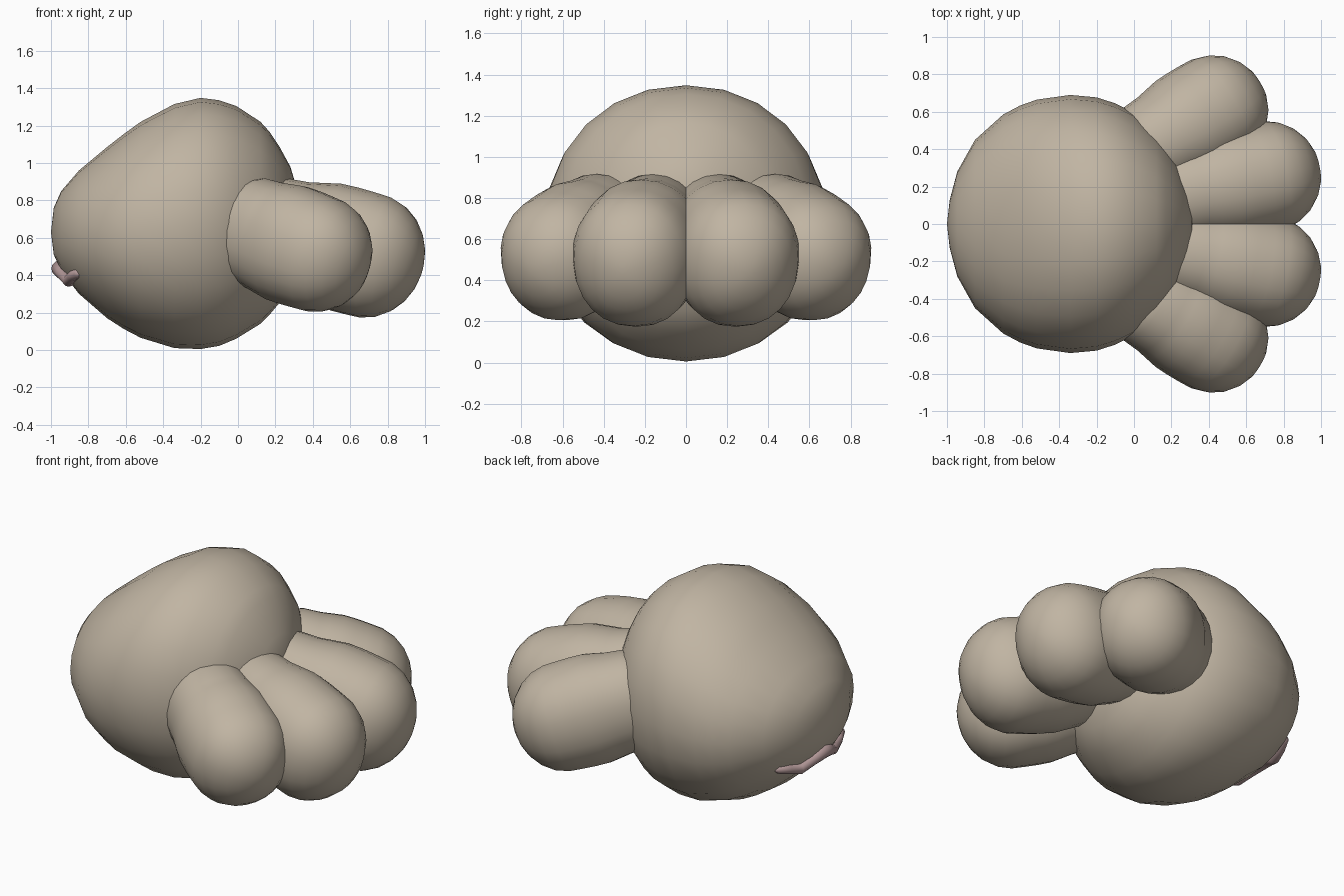
import bpy, bmesh, math
from mathutils import Vector

if "Cube" in bpy.data.objects:
    bpy.data.objects.remove(bpy.data.objects["Cube"])


def material(name, rgb):
    m = bpy.data.materials.new(name)
    m.diffuse_color = (*rgb, 1)
    m.use_nodes = True
    m.node_tree.nodes["Principled BSDF"].inputs["Base Color"].default_value = m.diffuse_color
    return m


FUR = material("warm tan", (0.53, 0.46, 0.365))
PINK = material("dusty pink", (0.47, 0.33, 0.33))
SIDES = 24


def loft(name, start, rings, end, mat):
    """Skin a list of point rings, closed by a pole at each end."""
    bm = bmesh.new()
    a, b = bm.verts.new(start), bm.verts.new(end)
    vs = [[bm.verts.new(p) for p in r] for r in rings]
    n = len(vs[0])
    for i in range(n):
        j = (i + 1) % n
        bm.faces.new((a, vs[0][j], vs[0][i]))
        bm.faces.new((b, vs[-1][i], vs[-1][j]))
        for r, s in zip(vs, vs[1:]):
            bm.faces.new((r[i], r[j], s[j], s[i]))
    bmesh.ops.recalc_face_normals(bm, faces=bm.faces)
    for f in bm.faces:
        f.smooth = True
    me = bpy.data.meshes.new(name)
    bm.to_mesh(me)
    bm.free()
    me.materials.append(mat)
    ob = bpy.data.objects.new(name, me)
    bpy.context.collection.objects.link(ob)
    return ob


def section(e):
    """Unit superellipse; e = 1 is a circle, smaller is squarer."""
    pts = []
    for i in range(SIDES):
        a = 2 * math.pi * i / SIDES
        c, s = math.cos(a), math.sin(a)
        pts.append((math.copysign(abs(c) ** e, c), math.copysign(abs(s) ** e, s)))
    return pts


# Palm: slices along x as (x, half width, top, bottom)
slices = [(-0.985, 0.13, 0.76, 0.51), (-0.945, 0.28, 0.85, 0.42), (-0.85, 0.45, 0.96, 0.30),
          (-0.70, 0.585, 1.085, 0.17), (-0.61, 0.633, 1.155, 0.112), (-0.52, 0.665, 1.22, 0.065),
          (-0.34, 0.69, 1.315, 0.01), (-0.20, 0.677, 1.348, 0.005), (-0.10, 0.645, 1.335, 0.022),
          (-0.01, 0.60, 1.305, 0.06), (0.12, 0.49, 1.22, 0.14), (0.17, 0.43, 1.165, 0.19),
          (0.22, 0.36, 1.09, 0.25), (0.28, 0.23, 0.98, 0.40), (0.31, 0.12, 0.88, 0.58)]
loft("palm", (-1.0, 0, 0.63),
     [[(x, w * c, (t + b) / 2 + (t - b) / 2 * s) for c, s in section(0.96)]
      for x, w, t, b in slices], (0.318, 0, 0.74), FUR)


# Toes: tapered capsules from a base sphere to a larger tip sphere
def toe(name, base, rb, vb, tip, rt, vt):
    base, tip = Vector(base), Vector(tip)
    d = (tip - base).normalized()
    side = Vector((0, 0, 1)).cross(d).normalized()
    up = d.cross(side)

    def ring(c, r, v, phi):
        o = c + d * r * math.sin(phi)
        q = r * math.cos(phi)
        return [o + side * q * a + up * q * v * b for a, b in section(0.93)]
    rings = [ring(base, rb, vb, math.radians(p)) for p in (-70, -48, -28, -10)]
    for t in (0.15, 0.3, 0.5, 0.7, 0.9):
        k = min(1, t * 1.6)
        k = k * k * (3 - 2 * k)
        rings.append(ring(base.lerp(tip, t), rb + (rt - rb) * k, vb + (vt - vb) * t, 0))
    rings += [ring(tip, rt, vt, math.radians(p)) for p in (8, 24, 40, 55, 68, 80)]
    loft(name, base - d * rb, rings, tip + d * rt, FUR)


for s, label in ((1, "back"), (-1, "front")):
    toe("inner_toe_" + label, (0.24, 0.155 * s, 0.63), 0.255, 1.13,
        (0.695, 0.25 * s, 0.505), 0.302, 1.11)
    toe("outer_toe_" + label, (0.11, 0.42 * s, 0.625), 0.262, 1.13,
        (0.42, 0.605 * s, 0.515), 0.296, 1.06)
    # Small pink sliver under the outer toe
    c = Vector((0.17, 0.50 * s, 0.287))
    loft("toe_sliver_" + label, c + Vector((-0.05, 0, 0.015)),
         [[c + Vector((x, 0.03 * a, -0.3 * x + 0.015 * b)) for a, b in section(1)]
          for x in (-0.03, 0, 0.03)], c + Vector((0.05, 0, -0.015)), PINK)

# Wavy pink mark low on the rear: tapered tube wrapped round the palm
half = [(-0.955, 0.0, 0.435, 0.043), (-0.935, 0.08, 0.41, 0.038),
        (-0.905, 0.16, 0.37, 0.032), (-0.885, 0.24, 0.395, 0.03), (-0.855, 0.31, 0.41, 0.026)]
path = [(x, -y, z, r) for x, y, z, r in reversed(half[1:])] + half
rings = []
for x, y, z, r in path:
    out = Vector((x + 0.34, y, 0)).normalized()
    rings.append([Vector((x, y, z)) + out * r * a + Vector((0, 0, r * b))
                  for a, b in section(1)[::2]])
loft("rear_mark", (-0.835, -0.34, 0.41), rings, (-0.835, 0.34, 0.41), PINK)
